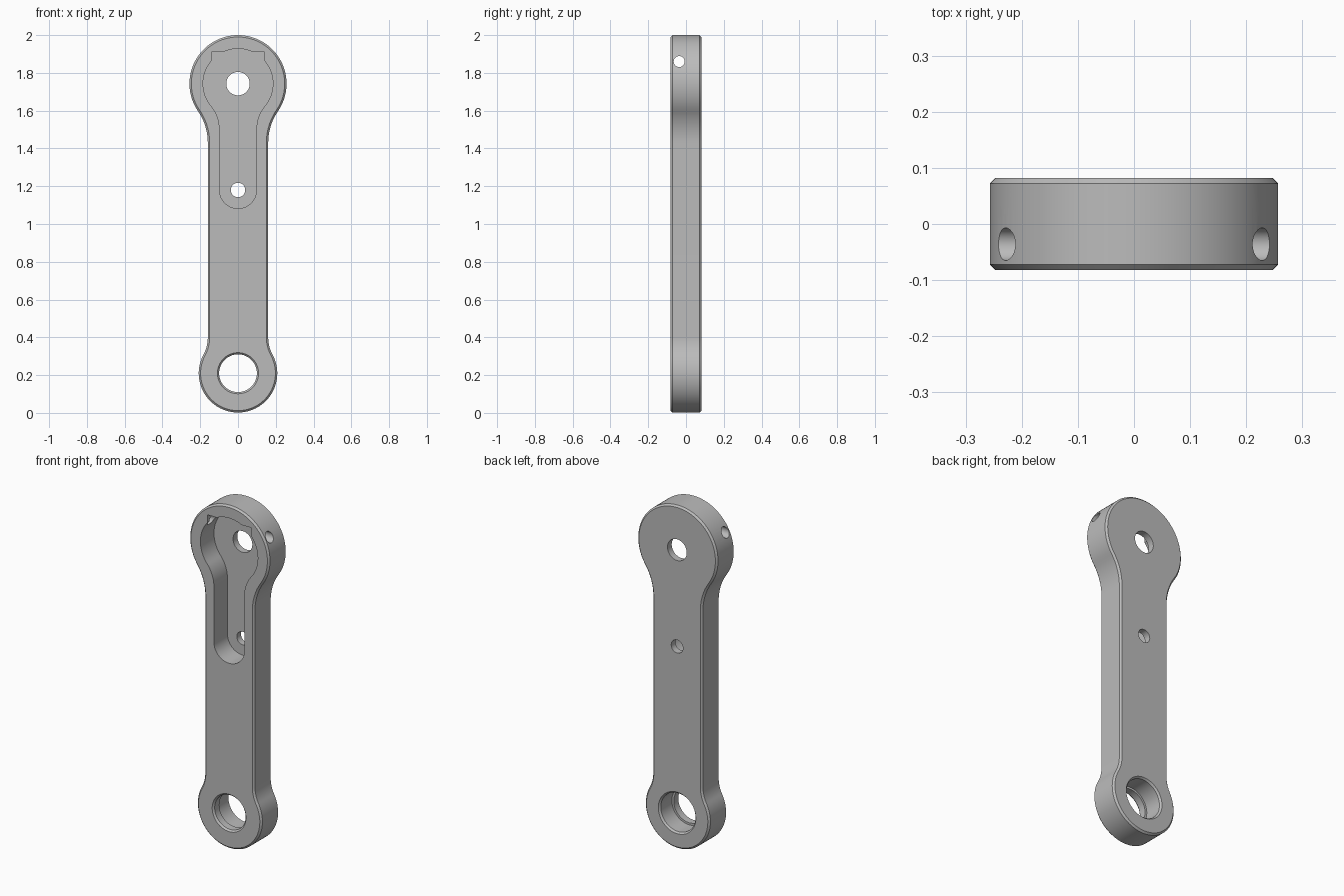
import bpy
import bmesh
from math import sin, cos, pi, sqrt, atan2

cube = bpy.data.objects.get("Cube")
if cube:
    bpy.data.objects.remove(cube, do_unlink=True)

steel = bpy.data.materials.new("plain grey")
steel.use_nodes = True
GREY = (0.5, 0.5, 0.5, 1)
steel.diffuse_color = GREY
steel.node_tree.nodes["Principled BSDF"].inputs["Base Color"].default_value = GREY

HALF = 0.082      # half thickness
BEVEL = 0.01
TOP_Z, LOW_Z = 1.743, 0.21


def arc(cx, cz, r, a, b, n):
    return [(cx + r * cos(a + (b - a) * i / n), cz + r * sin(a + (b - a) * i / n))
            for i in range(n + 1)]


def bar_outline(low_z, low_r, low_fillet, w, top_z, top_r, top_fillet, inset=0):
    """Two round ends joined to a straight neck by tangent fillets."""
    low_r, top_r, w = low_r - inset, top_r - inset, w - inset
    low_fillet, top_fillet = low_fillet + inset, top_fillet + inset

    def blend(r, f):
        dz = sqrt(max(0, (r + f) ** 2 - (w + f) ** 2))
        return dz, atan2(dz, w + f)

    dz_low, a_low = blend(low_r, low_fillet)
    dz_top, a_top = blend(top_r, top_fillet)
    side = arc(0, low_z, low_r, -pi / 2, a_low, 32)
    side += arc(w + low_fillet, low_z + dz_low, low_fillet, pi + a_low, pi, 12)
    side += arc(w + top_fillet, top_z - dz_top, top_fillet, pi, pi - a_top, 12)
    side += arc(0, top_z, top_r, -a_top, pi / 2, 32)
    return side + [(-x, z) for x, z in reversed(side)]


def loft(name, rings):
    """Skin a stack of (depth, outline) rings and close both ends."""
    bm = bmesh.new()
    loops = [[bm.verts.new((x, y, z)) for x, z in pts] for y, pts in rings]
    n = len(loops[0])
    for a, b in zip(loops, loops[1:]):
        for i in range(n):
            j = (i + 1) % n
            bm.faces.new((a[i], a[j], b[j], b[i]))
    bm.faces.new(loops[0])
    bm.faces.new(loops[-1])
    bmesh.ops.remove_doubles(bm, verts=bm.verts, dist=1e-5)
    bmesh.ops.recalc_face_normals(bm, faces=bm.faces)
    mesh = bpy.data.meshes.new(name)
    bm.to_mesh(mesh)
    bm.free()
    mesh.materials.append(steel)
    ob = bpy.data.objects.new(name, mesh)
    bpy.context.collection.objects.link(ob)
    return ob


def circle(z, r):
    return arc(0, z, r, 0, 2 * pi, 64)[:-1]


def hole(name, z, profile):
    return loft(name, [(y, circle(z, r)) for y, r in profile])


# Chamfered lever body
body_shape = (LOW_Z, 0.208, 0.19, 0.16, TOP_Z, 0.257, 0.297)
outer = bar_outline(*body_shape)
inner = bar_outline(*body_shape, inset=BEVEL)
body = loft("lever_arm", [(-HALF, inner), (-HALF + BEVEL, outer),
                          (HALF - BEVEL, outer), (HALF, inner)])

# Front pocket with squared shoulders
FLOOR = 0.043
pocket = bar_outline(1.18, 0.098, 0.19, 0.098, TOP_Z, 0.185, 0.19)
shoulders = [(-0.14, 1.76), (0.14, 1.76), (0.14, 1.91), (-0.14, 1.91)]
cutters = [loft("pocket_cutter", [(-0.2, pocket), (FLOOR, pocket)]),
           loft("shoulder_cutter", [(-0.2, shoulders), (FLOOR, shoulders)])]

# Pivot and screw holes through the pocket floor
cutters.append(hole("pivot_cutter", TOP_Z, [(0, 0.062), (0.2, 0.062)]))
cutters.append(hole("screw_cutter", 1.18, [(0, 0.038), (0.2, 0.038)]))

# Stepped bearing bore: narrow lip in front, wider seat behind
cutters.append(hole("bore_cutter", LOW_Z, [
    (-HALF - BEVEL, 0.118), (-HALF + BEVEL, 0.1), (-0.03, 0.1),
    (-0.03, 0.112), (HALF - BEVEL, 0.112), (HALF + BEVEL, 0.13)]))

# Cross hole through both sides of the head
bpy.ops.mesh.primitive_cylinder_add(vertices=48, radius=0.029, depth=0.8,
                                    location=(0, -0.036, 1.86), rotation=(0, pi / 2, 0))
cross = bpy.context.object
cross.name = "cross_hole_cutter"
cross.data.materials.append(steel)
cutters.append(cross)

bpy.ops.object.select_all(action='DESELECT')
bpy.context.view_layer.objects.active = body
body.select_set(True)
for cutter in cutters:
    cutter.hide_render = True
    mod = body.modifiers.new(cutter.name, 'BOOLEAN')
    mod.operation = 'DIFFERENCE'
    mod.solver = 'EXACT'
    mod.object = cutter
    bpy.ops.object.modifier_apply(modifier=mod.name)
    bpy.data.objects.remove(cutter, do_unlink=True)

bpy.ops.object.shade_smooth_by_angle(angle=pi / 6)
